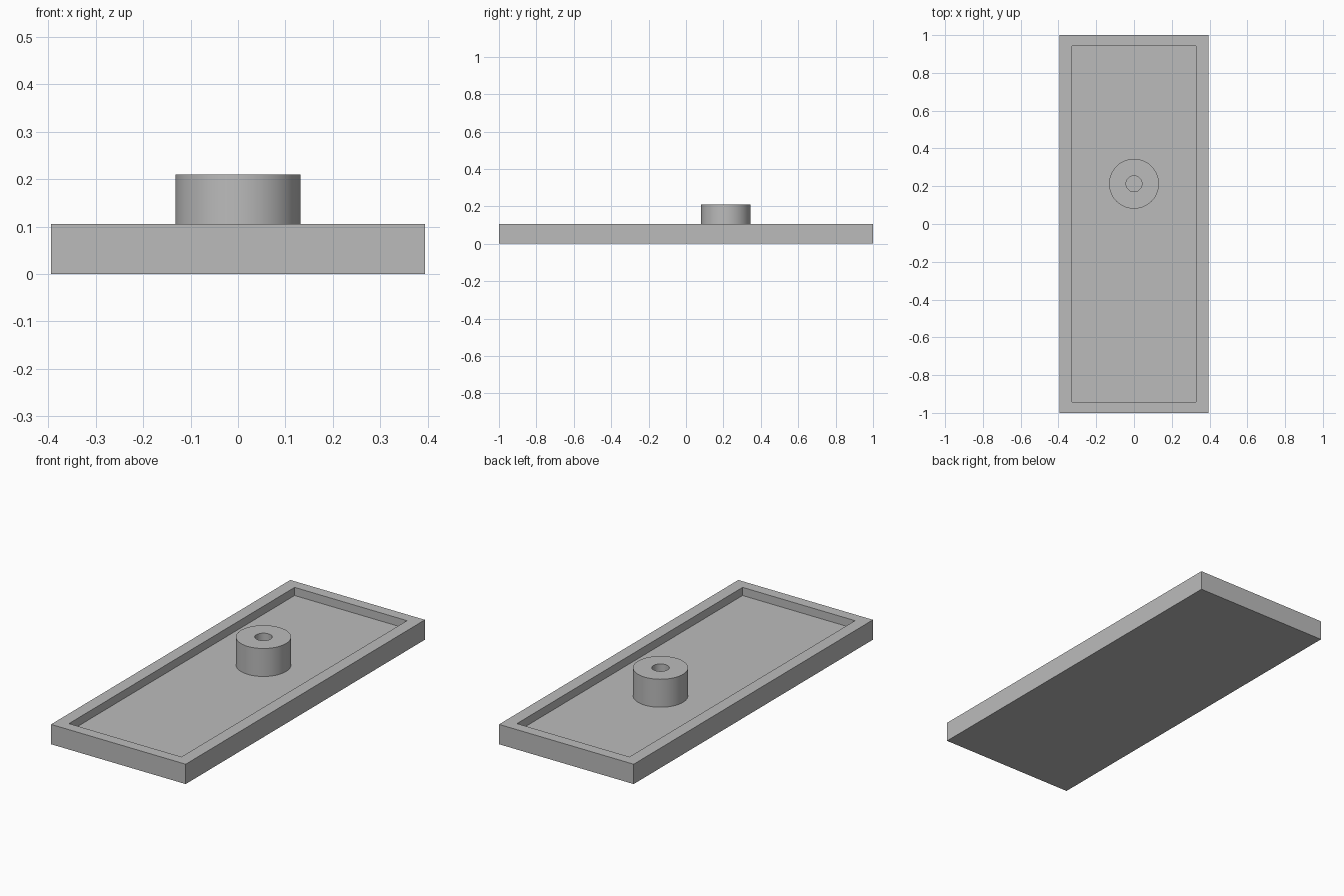
import bpy
import bmesh
from math import cos, sin, tau, radians

if "Cube" in bpy.data.objects:
    bpy.data.objects.remove(bpy.data.objects["Cube"], do_unlink=True)

GREY = (0.5, 0.5, 0.5, 1.0)
HALF_X, HALF_Y, RIM_Z = 0.394, 1.0, 0.105
INNER_X, INNER_Y, FLOOR_Z = 0.329, 0.943, 0.062
POST_Y, POST_R, HOLE_R, POST_Z = 0.213, 0.132, 0.042, 0.21

material = bpy.data.materials.new("plain grey")
material.use_nodes = True
material.diffuse_color = GREY
material.node_tree.nodes["Principled BSDF"].inputs["Base Color"].default_value = GREY


def rectangle(x, y, z):
    return [(-x, -y, z), (x, -y, z), (x, y, z), (-x, y, z)]


def circle(radius, z, sides=64):
    return [(radius * cos(tau * i / sides), radius * sin(tau * i / sides) + POST_Y, z)
            for i in range(sides)]


def skin(name, rings, closed=False):
    """Bridge equal rings in order, then either cap the ends or join them."""
    bm = bmesh.new()
    loops = [[bm.verts.new(p) for p in ring] for ring in rings]
    pairs = list(zip(loops, loops[1:]))
    if closed:
        pairs.append((loops[-1], loops[0]))
    else:
        bm.faces.new(loops[0][::-1])
        bm.faces.new(loops[-1])
    for low, high in pairs:
        for i in range(len(low)):
            j = (i + 1) % len(low)
            bm.faces.new((low[i], low[j], high[j], high[i]))
    bmesh.ops.recalc_face_normals(bm, faces=bm.faces)
    mesh = bpy.data.meshes.new(name)
    bm.to_mesh(mesh)
    bm.free()
    mesh.materials.append(material)
    obj = bpy.data.objects.new(name, mesh)
    bpy.context.collection.objects.link(obj)
    return obj


# Shallow tray: outer walls, flat rim, inner walls and sunken floor
skin("tray", [rectangle(HALF_X, HALF_Y, 0), rectangle(HALF_X, HALF_Y, RIM_Z),
              rectangle(INNER_X, INNER_Y, RIM_Z), rectangle(INNER_X, INNER_Y, FLOOR_Z)])

# Round post with a bored hole, standing on the tray floor
post = skin("post", [circle(POST_R, FLOOR_Z), circle(POST_R, POST_Z),
                     circle(HOLE_R, POST_Z), circle(HOLE_R, FLOOR_Z)], closed=True)
bpy.ops.object.select_all(action="DESELECT")
post.select_set(True)
bpy.context.view_layer.objects.active = post
bpy.ops.object.shade_smooth_by_angle(angle=radians(30))
